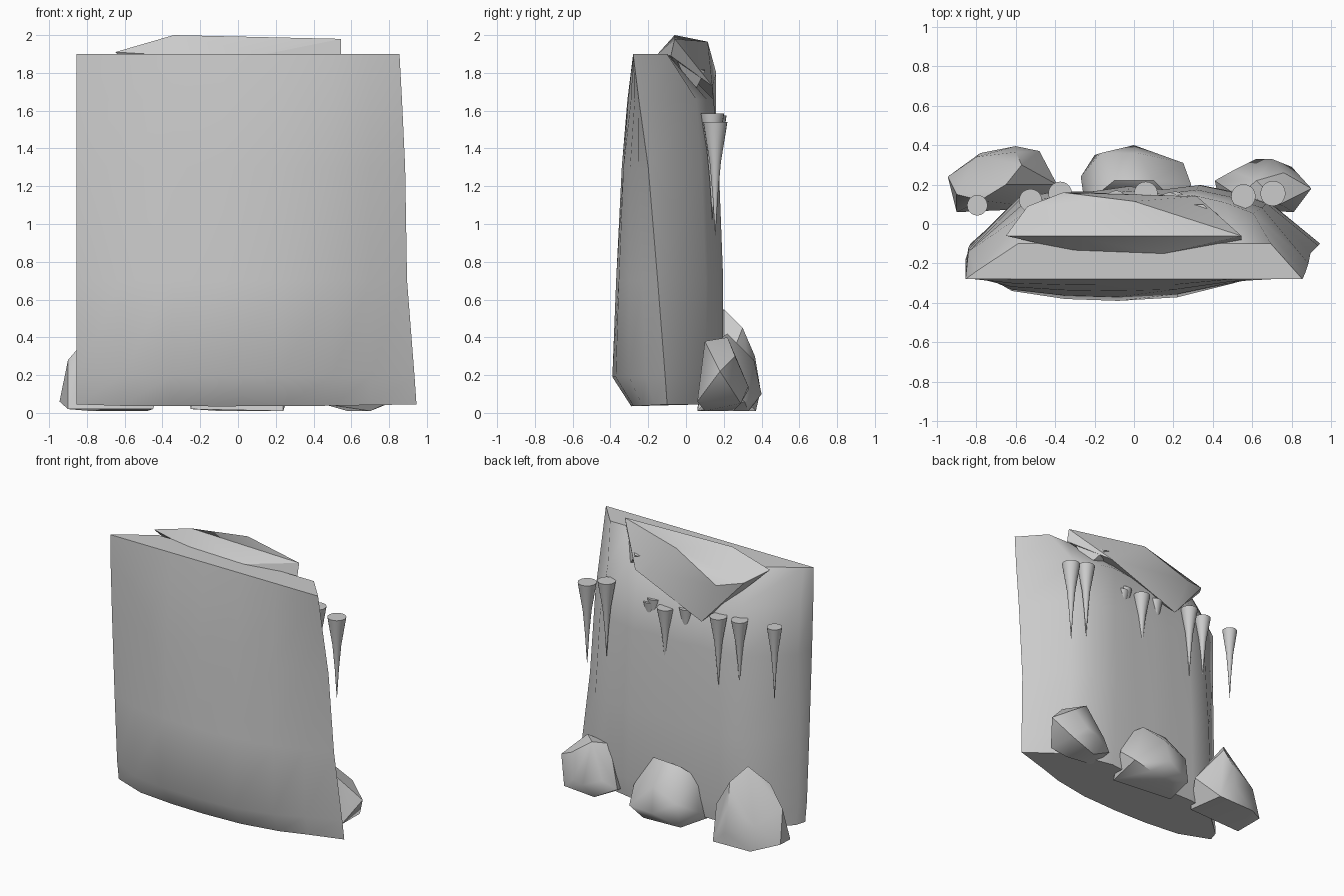
import bpy, bmesh, math


def finish(bm, name, angle):
    bmesh.ops.recalc_face_normals(bm, faces=bm.faces)
    mesh = bpy.data.meshes.new(name)
    bm.to_mesh(mesh)
    bm.free()
    ob = bpy.data.objects.new(name, mesh)
    bpy.context.collection.objects.link(ob)
    bpy.ops.object.select_all(action='DESELECT')
    ob.select_set(True)
    bpy.context.view_layer.objects.active = ob
    bpy.ops.object.shade_smooth_by_angle(angle=math.radians(angle))
    return ob


def loft(name, rings, angle):
    bm = bmesh.new()
    rows = [[bm.verts.new(p) for p in r] for r in rings]
    n = len(rows[0])
    for a, b in zip(rows, rows[1:]):
        for i in range(n):
            j = (i + 1) % n
            bm.faces.new((a[i], a[j], b[j], b[i]))
    bm.faces.new(rows[0])
    bm.faces.new(rows[-1])
    return finish(bm, name, angle)


def rock(name, points, angle=42):
    bm = bmesh.new()
    for p in points:
        bm.verts.new(p)
    res = bmesh.ops.convex_hull(bm, input=bm.verts)
    inner = {e for e in res["geom_interior"] + res["geom_unused"]
             if isinstance(e, bmesh.types.BMVert)}
    bmesh.ops.delete(bm, geom=list(inner), context='VERTS')
    return finish(bm, name, angle)


# Cliff wall: smooth front, fluted and narrower back
# z, right corner, left corner y, front bulge y, left crease, back y, back width
levels = [
    (.045, (.945, -.10), -.18, -.29, (-.83, -.10), .175, .62),
    (.19, (.935, -.11), -.20, -.39, (-.84, -.12), .195, .62),
    (.70, (.895, -.15), -.23, -.37, (-.84, -.13), .195, .60),
    (1.30, (.885, -.20), -.26, -.34, (-.83, -.13), .172, .58),
    (1.66, (.868, -.25), -.275, -.31, (-.84, -.14), .145, .54),
    (1.90, (.855, -.28), -.28, -.28, (-.80, -.24), -.10, .62),
]
dips = (.09, .035, -.002, .02, .004, .03, .03, .06)
rings = []
for z, (rx, ry), ly, fy, (cx, cy), by, bw in levels:
    ring = [(-.855, ly, z)]
    for x in (-.62, -.35, -.08, .22, .5, .7):
        k = 1 - abs((x + .08) / .94) ** 2.4
        edge = ly if x < 0 else ry
        ring.append((x, edge + (fy - edge) * k, z - (.01 * k if z < .1 else 0)))
    ring.append((rx, ry, z))
    for t, d in zip((1.12, .85, .55, .25, -.05, -.35, -.65, -.95), dips):
        ring.append((t * bw, by - (d if z < 1.8 else 0), z))
    ring.append((cx, cy, z))
    rings.append(ring)
loft("cliff_wall", rings, 45)

# Overhanging brow on the crest
rock("crest_ledge", [
    (.545, -.06, 1.98), (.545, -.08, 1.89), (-.65, -.06, 1.91), (-.34, -.06, 2.0),
    (.15, -.15, 1.90), (-.3, -.14, 1.89), (-.54, .09, 1.84), (-.24, .16, 1.50),
    (.32, .14, 1.73), (-.36, .16, 1.80), (0, .115, 1.965)], 30)
rock("ledge_shard", [
    (.5, -.05, 1.87), (.45, .035, 1.68), (.24, .095, 1.83), (.35, .10, 1.81), (.3, .02, 1.75)])

# Boulders along the foot of the back
rock("boulder_left", [
    (-.945, .24, .06), (-.90, .06, .02), (-.90, .15, .28), (-.65, .20, .55),
    (-.78, .12, .42), (-.39, .20, .20), (-.48, .37, .01), (-.60, .395, .12),
    (-.78, .36, .01), (-.80, .34, .2), (-.60, .365, .30), (-.45, .08, .02), (-.57, .30, .45)])
rock("boulder_middle", [
    (-.27, .24, .12), (-.25, .10, .02), (-.20, .35, .03), (-.17, .36, .20),
    (0, .40, .10), (.02, .36, .28), (-.10, .22, .41), (.10, .22, .42),
    (.20, .12, .36), (.29, .20, .16), (.25, .31, .06), (.12, .33, .01),
    (.24, .06, .01), (-.2, .14, .32), (-.1, .3, .01)])
rock("boulder_right", [
    (.41, .22, .10), (.44, .08, .05), (.50, .27, .16), (.62, .33, .12),
    (.70, .33, .14), (.90, .18, .22), (.81, .06, .06), (.80, .29, .05),
    (.53, .14, .38), (.62, .22, .40), (.74, .10, .38), (.76, .26, .30),
    (.58, .25, .01), (.70, .10, .01)])

# Icicles: x, y, top z, length, radius
icicles = [
    (-.795, .095, 1.585, .54, .052), (-.525, .12, 1.575, .50, .058),
    (-.375, .155, 1.575, .53, .06), (-.09, .115, 1.55, .45, .055),
    (.06, .155, 1.525, .48, .06), (.18, .105, 1.55, .45, .055),
    (.21, .11, 1.52, .40, .055), (.555, .14, 1.585, .56, .062),
    (.705, .155, 1.54, .60, .064)]
for n, (x, y, z, length, rad) in enumerate(icicles):
    rings = []
    for f, r in ((0, 1), (.05, .93), (.35, .47), (.65, .22), (1, .02)):
        rings.append([(x + rad * r * math.cos(a), y + rad * r * math.sin(a), z - length * f)
                      for a in (2 * math.pi * i / 20 for i in range(20))])
    loft(f"icicle_{n + 1}", rings, 40)
